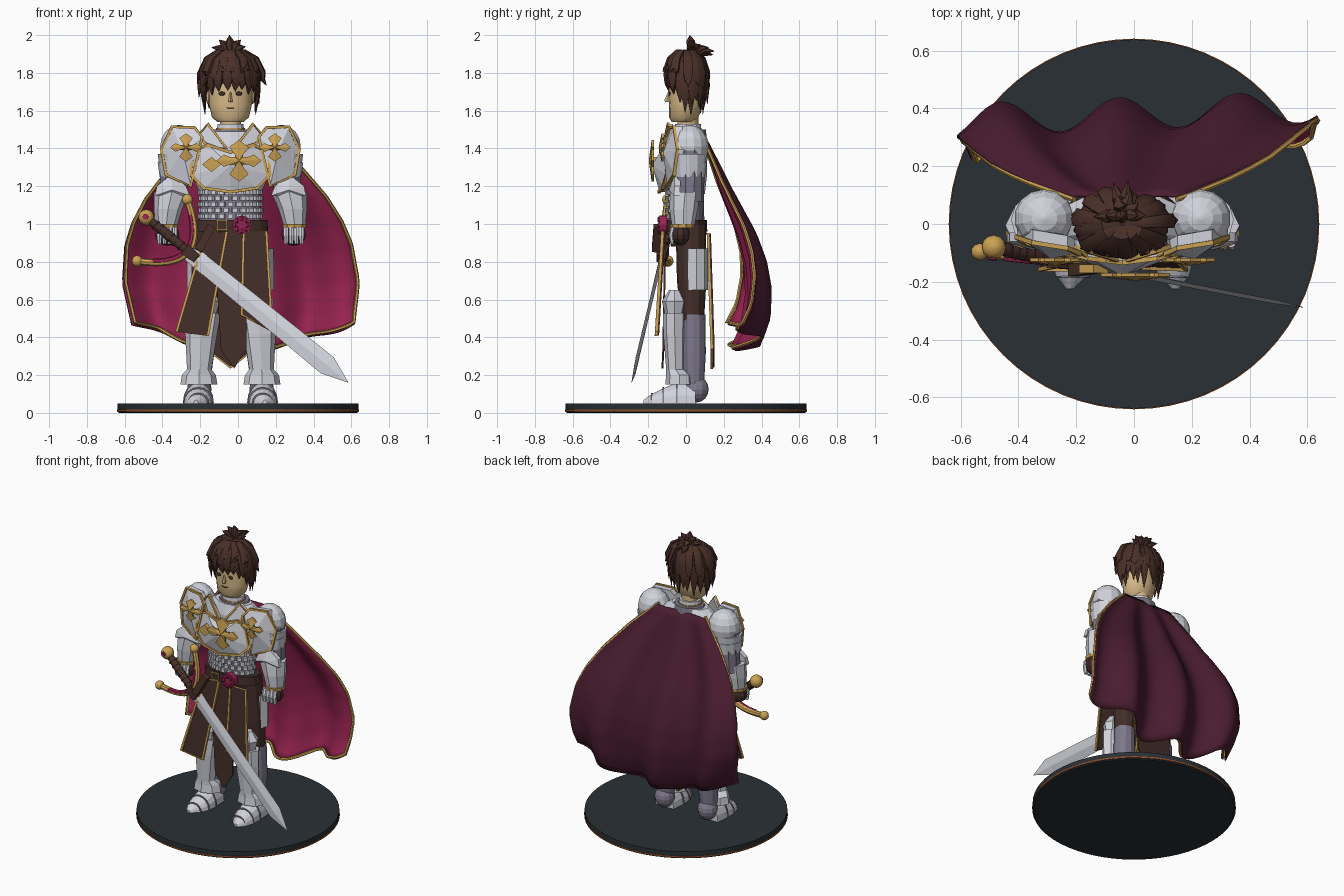
import bpy, bmesh, math, random
from mathutils import Vector as V

if "Cube" in bpy.data.objects:
    bpy.data.objects.remove(bpy.data.objects["Cube"])
random.seed(4)
CX = -0.04  # figure centre line
PI = math.pi

def material(name, c):
    m = bpy.data.materials.new(name)
    m.diffuse_color = (*c, 1)
    m.use_nodes = True
    m.node_tree.nodes["Principled BSDF"].inputs["Base Color"].default_value = m.diffuse_color
    return m
SLATE = material("slate", (.022, .030, .036))
STEEL = material("pale steel", (.64, .65, .71))
VIOLET = material("violet grey", (.21, .19, .26))
GOLD = material("gold", (.60, .36, .09))
LEATHER = material("dark leather", (.056, .027, .022))
CRIMSON = material("crimson", (.31, .017, .08))
PLUM = material("plum", (.068, .012, .029))
SKIN = material("skin", (.68, .49, .25))
HAIR = material("hair brown", (.068, .029, .021))
BRONZE = material("bronze", (.28, .08, .02))

def build(name, verts, faces, mat, smooth=False):
    me = bpy.data.meshes.new(name)
    me.from_pydata([tuple(v) for v in verts], [], faces)
    bm = bmesh.new()
    bm.from_mesh(me)
    bmesh.ops.recalc_face_normals(bm, faces=bm.faces)
    bm.to_mesh(me)
    bm.free()
    me.materials.append(mat)
    ob = bpy.data.objects.new(name, me)
    bpy.context.collection.objects.link(ob)
    if smooth:
        for p in me.polygons:
            p.use_smooth = True
        me.set_sharp_from_angle(angle=math.radians(40))
    return ob

def loft(name, rings, mat, smooth=False):
    n = len(rings[0])
    verts = [p for r in rings for p in r]
    faces = [(i*n+j, i*n+(j+1) % n, (i+1)*n+(j+1) % n, (i+1)*n+j)
             for i in range(len(rings)-1) for j in range(n)]
    faces += [tuple(range(n)), tuple(range(len(verts)-n, len(verts)))]
    return build(name, verts, faces, mat, smooth)

def column(name, rows, mat, n=12, smooth=False, rot=0):
    """rows of (x, y, z, rx, ry)"""
    return loft(name, [[(x+rx*math.sin(2*PI*k/n+rot), y-ry*math.cos(2*PI*k/n+rot), z) for k in range(n)]
                       for x, y, z, rx, ry in rows], mat, smooth)

def ball(name, c, r, mat, n=12, smooth=False):
    steps = [PI*(.02+.96*i/8) for i in range(9)]
    return column(name, [(c[0], c[1], c[2]-r[2]*math.cos(t), r[0]*math.sin(t), r[1]*math.sin(t))
                         for t in steps], mat, n, smooth)

def tube(name, pts, radii, mat, ref=(0, 1, 0), n=6, flat=1, closed=False, smooth=True):
    pts, ref = [V(p) for p in pts], V(ref)
    m = len(pts)
    if not isinstance(radii, (list, tuple)):
        radii = [radii]*m
    turn = PI/4 if n == 4 else 0
    rings = []
    for i in range(m + closed):
        a = pts[(i-1) % m] if closed else pts[max(i-1, 0)]
        b = pts[(i+1) % m] if closed else pts[min(i+1, m-1)]
        t = (b-a).normalized()
        s = t.cross(ref).normalized()
        u = s.cross(t)
        r = radii[i % m]
        rings.append([pts[i % m]+s*r*flat*math.cos(2*PI*k/n+turn)+u*r*math.sin(2*PI*k/n+turn) for k in range(n)])
    return loft(name, rings, mat, smooth)

def plate(name, outline, mat, thick=.02, apex=None, trim=0):
    n = len(outline)
    verts = list(outline)+[(x, y+thick, z) for x, y, z in outline]
    faces = [(i, (i+1) % n, n+(i+1) % n, n+i) for i in range(n)]+[tuple(range(n, 2*n))]
    if apex:
        verts.append(apex)
        faces += [(i, (i+1) % n, 2*n) for i in range(n)]
    else:
        faces.append(tuple(range(n)))
    if trim:
        tube(name+"_trim", [(x, y-.004, z) for x, y, z in outline], trim, GOLD, closed=True, n=4, smooth=False)
    return build(name, verts, faces, mat)

def cross(name, x, y, z, w, h):
    """Flared emblem with a broad upright and slim side arms"""
    for tall in (True, False):
        a, b = (h, w) if tall else (w, h)
        k = .42 if tall else .3
        half = [(.1, .16), (.55, .2), (.66, k), (1, 0), (.66, -k), (.55, -.2), (.1, -.16)]
        loop = half+[(-p, -q) for p, q in half]
        plate(name, [(x+q*b, y, z+p*a) if tall else (x+p*a, y, z+q*b) for p, q in loop], GOLD, .012, (x, y-.015, z))

def interp(t, table):
    for (a, p), (b, q) in zip(table, table[1:]):
        if t <= b:
            return p+(q-p)*(t-a)/(b-a)
    return table[-1][1]

# Display base
column("base_rim", [(0, 0, .008, .641, .641), (0, 0, .018, .641, .641)], BRONZE, 64)
column("base_disc", [(0, 0, 0, .63, .63), (0, 0, .006, .638, .638), (0, 0, .05, .638, .638)], SLATE, 64)

# Legs and armour on both sides
for s in (-1, 1):
    side = "left" if s > 0 else "right"
    X = lambda d: CX+s*d
    foot = [(-.225, .012, .018), (-.18, .052, .05), (-.12, .075, .08), (-.05, .078, .11), (.05, .07, .11)]
    loft(side+"_boot", [[(X(.17+.1*max(0, -.1-y))+w*math.cos(PI*k/8), y, .05+h*math.sin(PI*k/8)) for k in range(9)]
                        for y, w, h in foot], STEEL)
    for y, w, h in foot[1:4]:
        tube(side+"_boot_ridge", [(X(.17)+w*math.cos(PI*k/8), y, .052+h*math.sin(PI*k/8)) for k in range(9)],
             .006, VIOLET, n=4)
    ball(side+"_heel", (X(.165), .055, .125), (.065, .065, .07), VIOLET)
    column(side+"_calf", [(X(.165), .04, .14, .055, .055), (X(.155), .04, .32, .07, .065),
                          (X(.15), .04, .52, .07, .062)], VIOLET)
    column(side+"_thigh", [(X(.15), .035, .48, .065, .06), (X(.13), .03, .7, .082, .078),
                           (X(.1), .025, 1, .09, .08)], LEATHER)
    column(side+"_greave", [(X(.167), -.035, .15, .098, .075), (X(.167), -.035, .2, .09, .07),
                            (X(.165), -.055, .23, .065, .05), (X(.155), -.06, .42, .085, .06),
                            (X(.145), -.06, .53, .095, .062)], STEEL, 8)
    column(side+"_knee", [(X(.145), -.06, .52, .07, .05), (X(.145), -.06, .59, .085, .068),
                          (X(.14), -.06, .65, .05, .03)], STEEL, 8)
    column(side+"_thigh_plate", [(X(.15), .055, .65, .08, .062), (X(.145), .055, .87, .084, .062)], STEEL, 8)
    # Arm
    column(side+"_upper_arm", [(X(.305), .02, 1.12, .075, .075), (X(.29), .02, 1.42, .082, .08)], VIOLET, 10)
    for z in (1.275, 1.32):
        column(side+"_arm_lame", [(X(.29), .015, z-.025, .085, .085), (X(.285), .015, z+.05, .1, .095)], STEEL, 12)
    ball(side+"_shoulder", (X(.27), .02, 1.41), (.105, .1, .115), STEEL, 14)
    column(side+"_forearm", [(X(.34), -.015, .99, .058, .06), (X(.33), -.012, 1.08, .075, .075),
                             (X(.31), -.005, 1.17, .095, .08)], STEEL, 8)
    plate(side+"_elbow_guard", [(X(.215), -.065, 1.15), (X(.4), -.065, 1.15), (X(.39), -.06, 1.2),
                                (X(.31), -.06, 1.265), (X(.235), -.06, 1.2)], STEEL, .03, (X(.31), -.09, 1.18))
    column(side+"_cuff", [(X(.34), -.02, .98, .064, .064), (X(.34), -.02, 1, .066, .066)], GOLD, 10)
    ball(side+"_glove", (X(.335), -.03, .945), (.068, .05, .06), LEATHER, 10)
    for k in range(4):
        column(side+"_finger", [(X(.295+.027*k), -.072, .895, .012, .01), (X(.295+.027*k), -.08, .94, .015, .012),
                                (X(.295+.027*k), -.07, .985, .015, .012)], STEEL, 6)
    # Shoulder front plate and collar wing
    plate(side+"_shoulder_plate", [(X(a), y, z) for a, y, z in
          ((.15, -.1, 1.46), (.19, -.08, 1.51), (.31, -.06, 1.515), (.365, -.04, 1.395),
           (.34, -.06, 1.26), (.21, -.1, 1.2))], STEEL, .04, (X(.25), -.12, 1.38), .011)
    cross(side+"_shoulder_cross", X(.235), -.13, 1.405, .085, .075)
    plate(side+"_collar_wing", [(X(.02), -.12, 1.40), (X(.12), -.09, 1.53), (X(.17), -.07, 1.47),
                                (X(.12), -.11, 1.41)], STEEL, .02, None, .01)
    # Front skirt panel
    pts = ((-.02, .96), (-.13, .96), (-.285, .43), (-.12, .41)) if s < 0 else \
          ((.07, .96), (.19, .96), (.22, .43), (.06, .52))
    plate(side+"_skirt_panel", [(CX+a, -.155+.05*(z-.4)*1.2, z) for a, z in pts], LEATHER, .012, None, .01)

# Torso, mail, belt
column("chest_body", [(CX, 0, 1.16, .16, .1), (CX, .005, 1.25, .2, .105), (CX, .01, 1.42, .23, .105),
                      (CX, .01, 1.49, .13, .085)], STEEL, 12)
column("waist", [(CX, 0, .98, .165, .098), (CX, 0, 1.2, .155, .093)], VIOLET, 16)
for row in range(5):
    for k in range(-5, 6):
        a = PI*(k+.5*(row % 2))/11.5
        column("mail_link", [(CX+.16*math.sin(a), -.1*math.cos(a), 1.028+.032*row+d, .02, .016)
                             for d in (0, .025)], STEEL, 4, False, PI/4+a)
column("hips", [(CX, .01, .88, .16, .09), (CX, .01, .97, .185, .1)], LEATHER, 16)
column("belt", [(CX, 0, .96, .2, .113), (CX, 0, 1.02, .195, .11)], LEATHER, 20)
tube("belt_rosette", [(.02, -.10, .995), (.02, -.14, .995)], .05, CRIMSON, (0, 0, 1), 12, smooth=False)
for k in range(8):
    ball("rosette_petal", (.02+.033*math.cos(k*PI/4), -.142, .995+.033*math.sin(k*PI/4)), (.012, .01, .012), CRIMSON, 6)
plate("belt_buckle", [(CX+a, -.125, z) for a, z in ((-.07, .97), (-.02, .97), (-.02, 1.02), (-.07, 1.02))],
      LEATHER, .01, None, .008)
tube("belt_pouch", [(-.14, -.15, .99), (-.21, -.16, .86)], .03, HAIR, n=4, smooth=False)
plate("front_cloth", [(CX+a, y, z) for a, y, z in ((-.09, -.115, .96), (.08, -.115, .96), (.085, -.125, .34),
      (.02, -.13, .235), (-.05, -.125, .33))], LEATHER, .01)
plate("back_cloth", [(CX+a, y, z) for a, y, z in ((-.12, .12, .95), (.12, .12, .95), (.13, .14, .34),
      (0, .14, .24), (-.13, .14, .34))], LEATHER, .012, None, .009)

# Breastplate with emblems
half = [(.12, -.115, 1.42), (.2, -.09, 1.38), (.21, -.1, 1.26), (.14, -.12, 1.19)]
plate("breastplate", [(CX, -.13, 1.38)]+[(CX+x, y, z) for x, y, z in half]+[(CX, -.14, 1.17)]
      + [(CX-x, y, z) for x, y, z in half[::-1]], STEEL, .05, (CX, -.18, 1.31), .011)
cross("chest_cross", .005, -.182, 1.335, .12, .11)
plate("chest_diamond", [(-.14+.05*a, -.17, 1.315+.04*b) for a, b in ((1, 0), (0, 1), (-1, 0), (0, -1))], GOLD, .03)
column("back_collar", [(CX, .02, 1.45, .13, .09), (CX, .02, 1.5, .1, .085)], VIOLET, 12)
column("gorget", [(CX, .01, 1.46, .08, .075), (CX, .01, 1.53, .07, .068)], STEEL, 14)
column("gorget_edge", [(CX, .01, 1.5, .078, .073), (CX, .01, 1.508, .078, .073)], GOLD, 14)

# Head and face
column("neck", [(CX, .01, 1.45, .056, .055), (CX, .01, 1.6, .056, .055)], SKIN, 12, True)
column("head", [(CX, -.015, 1.54, .07, .06), (CX, -.012, 1.565, .098, .078), (CX, 0, 1.63, .113, .09),
                (CX, 0, 1.72, .116, .095), (CX, 0, 1.82, .11, .09), (CX, 0, 1.88, .06, .06)], SKIN, 16, True)
column("nose", [(CX, -.09, 1.645, .012, .02), (CX, -.085, 1.655, .012, .03), (CX, -.085, 1.70, .005, .01)], SKIN, 6)
plate("mouth", [(CX+a, -.0905, z) for a, z in ((-.025, 1.617), (.025, 1.617), (.012, 1.608), (-.012, 1.608))], LEATHER, .009)
for s in (-1, 1):
    ball("eye", (CX+s*.045, -.088, 1.69), (.018, .006, .011), LEATHER, 8)
    ball("ear", (CX+s*.116, .01, 1.67), (.015, .025, .035), SKIN, 8)

# Hair cap and layered pointed locks
column("hair_cap", [(CX, .0, 1.74, .125, .098), (CX, .0, 1.81, .13, .1), (CX, .0, 1.85, .105, .082),
                    (CX, .005, 1.875, .06, .05), (CX, .01, 1.885, .01, .01)], HAIR, 16, True)
column("hair_back", [(CX, .03, 1.64, .1, .05), (CX, .03, 1.77, .122, .065)], HAIR, 12, True)
for layer in range(3):
    count = (18, 16, 13)[layer]
    for k in range(count):
        a = 2*PI*(k+.5*layer)/count+random.uniform(-.1, .1)
        c, d = math.cos(a), math.sin(a)
        front = max(0, -d)
        end = 1.6+.105*front**.8+random.uniform(-.025, .025)+(0, .04, .12)[layer]
        R = 1+.06*layer+random.uniform(-.07, .07)
        path = [(.05, 1.89), (.45, 1.895), (.82, 1.855), (1.02, 1.785), (1.03, (1.775+end)/2), (.97+.09*layer, end)]
        tube("hair_lock", [(CX+.142*R*r*c, .098*R*r*d, z+.009*layer) for r, z in path],
             [.006, .02, .027, .029, .022, .002], HAIR, (-d, c, 0), 6, .6)
# Tied tuft on the crown
for dx, y, z in [(-.005, .02, 2.0), (-.06, .03, 1.975), (.055, .03, 1.975), (-.1, .025, 1.935), (.08, .03, 1.94),
                 (.055, .07, 1.95), (.02, .15, 1.915), (-.03, .145, 1.895), (.03, .12, 1.935), (-.02, .1, 1.93)]:
    tube("hair_tuft", [(CX, .03, 1.88), (CX+dx*.55, .03+(y-.03)*.55, 1.9+(z-1.9)*.55+.014), (CX+dx, y, z)],
         [.016, .023, .001], HAIR, (.3, .9, .2) if y < .05 else (1, 0, .1), 6)

# Cape: plum outside, crimson lining, gold hem
NU, NV = 48, 24
def cape(i, j, inset=0):
    u, v = -1+2*i/NU, j/NV
    w = interp(v, [(0, .18), (.16, .34), (.33, .48), (.46, .555), (.58, .598), (.78, .62), (1, .58)])
    y = interp(v, [(0, .1), (.25, .21), (.48, .325), (.62, .37), (.75, .385), (.9, .37), (1, .325)])
    hem = .335+.14*u*u+.015*math.cos(2*PI*(u+.09)/.66)
    fold = .07*v**.8*math.cos(2*PI*(u+.09)/.66)+(.03*u-.1*max(0, -.8-u))*v
    return V((.015-.045*(1-v)+w*u*(1-inset)+.02*v*v*u*(u > 0), y+fold, 1.47-v*(1.47-hem)+inset*.6))
def hem_point(i, j):
    du = cape(min(i+1, NU), j)-cape(max(i-1, 0), j)
    dv = cape(i, min(j+1, NV))-cape(i, max(j-1, 0))
    return cape(i, j, .015)-du.cross(dv).normalized()*.016
me = bpy.data.meshes.new("cape")
N = NU+1
me.from_pydata([cape(i, j) for j in range(NV+1) for i in range(N)], [],
               [(j*N+i, j*N+i+1, (j+1)*N+i+1, (j+1)*N+i) for j in range(NV) for i in range(NU)])
me.materials.append(PLUM)
me.materials.append(CRIMSON)
for p in me.polygons:
    p.use_smooth = True
cloak = bpy.data.objects.new("cape", me)
bpy.context.collection.objects.link(cloak)
sol = cloak.modifiers.new("lining", 'SOLIDIFY')
sol.thickness, sol.offset, sol.material_offset = .008, -1, 1
edge = [(0, j) for j in range(NV)]+[(i, NV) for i in range(NU)]+[(NU, j) for j in range(NV, -1, -1)]
tube("cape_trim", [hem_point(i, j) for i, j in edge], .0095, GOLD, n=6)

# Sword, laid out along its axis
P0 = V((-.485, -.08, 1.035))
D = (V((.585, -.288, .16))-P0).normalized()
S = V((.63, 0, .777))
S = (S-D*S.dot(D)).normalized()
Nn = D.cross(S)
Nn = -Nn if Nn.y > 0 else Nn
ball("pommel", P0, (.042, .042, .042), GOLD, 12, True)
tube("pommel_gem", [P0, P0+Nn*.045], .016, CRIMSON, S, 8)
tube("grip", [P0+D*t for t in (.02, .15, .28)], [.022, .027, .022], HAIR, S, 10)
for k in range(6):
    tube("grip_ring", [P0+D*(.06+.035*k), P0+D*(.068+.035*k)], .029, LEATHER, S, 10)
def guard(q, lift=0):
    return P0+D*(.29-.18*q*q+lift)+S*.21*q
tube("guard", [guard(-1+k/8) for k in range(17)], .019, GOLD, Nn, 8)
tube("guard_inlay", [guard(-.75+k*.75/8, -.012)+Nn*.009 for k in range(17)], .014, CRIMSON, Nn, 6)
for q in (-1, 1):
    ball("guard_tip", guard(q), (.03, .03, .03), GOLD, 10, True)
tube("blade_collar", [P0+D*.27, P0+D*.35], [.045, .035], LEATHER, S, 4, smooth=False)
loft("blade", [[P0+D*t+S*w, P0+D*t+Nn*h, P0+D*t-S*w, P0+D*t-Nn*h]
               for t, w, h in ((.3, .045, .01), (1.25, .055, .008), (1.397, .001, .001))], STEEL)
